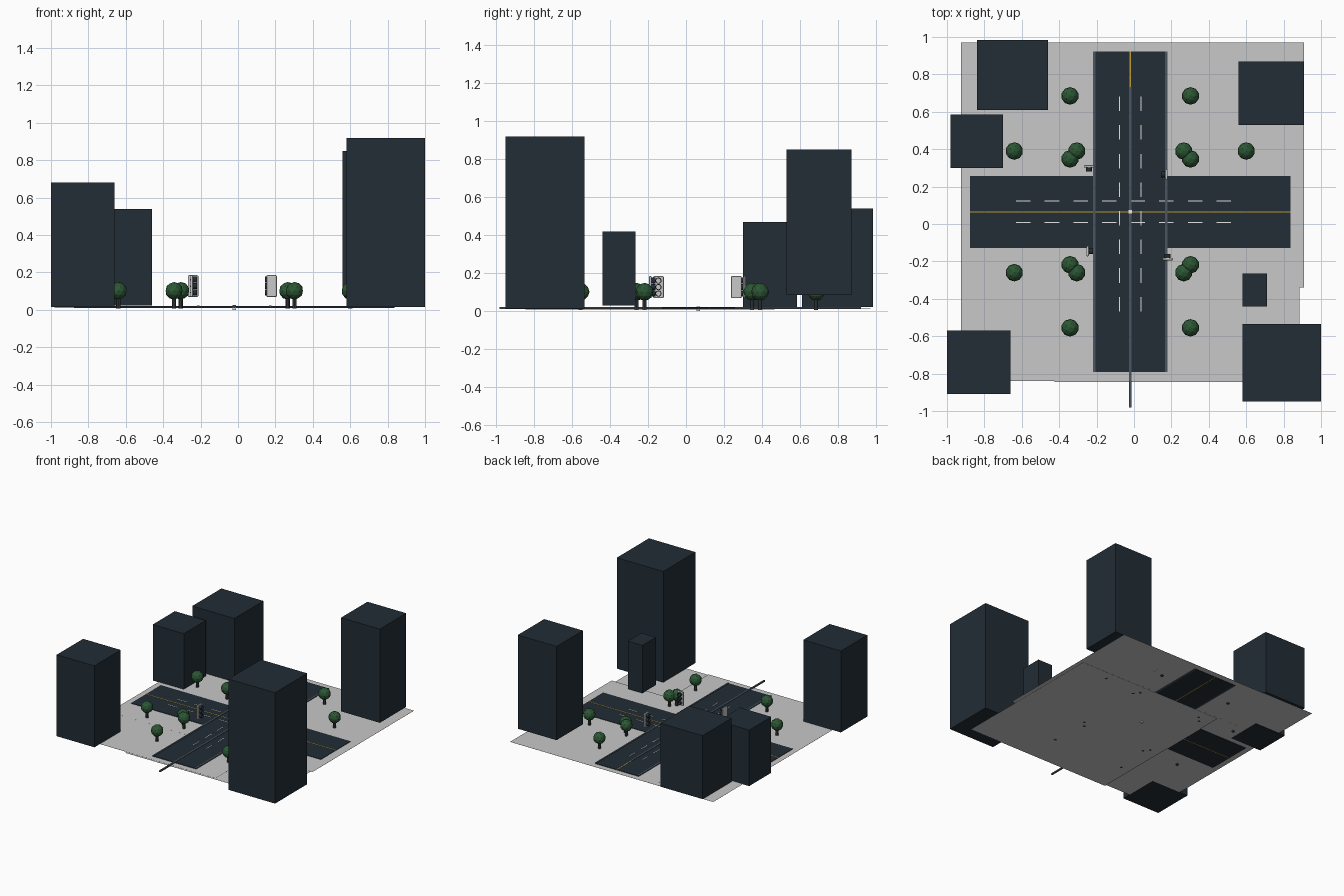
import bpy
import math
from mathutils import Matrix

if "Cube" in bpy.data.objects:
    bpy.data.objects.remove(bpy.data.objects["Cube"], do_unlink=True)

CX, CY = -0.02, 0.065      # crossing centre


def material(name, rgb):
    m = bpy.data.materials.new(name)
    m.use_nodes = True
    m.diffuse_color = (*rgb, 1)
    m.node_tree.nodes["Principled BSDF"].inputs["Base Color"].default_value = (*rgb, 1)
    return m


SLATE = material("dark slate", (0.016, 0.026, 0.036))
PAVING = material("pale paving", (0.58, 0.58, 0.58))
KERB = material("kerb grey", (0.07, 0.09, 0.115))
YELLOW = material("line yellow", (0.55, 0.34, 0.03))
WHITE = material("line white", (0.8, 0.8, 0.8))
LEAF = material("leaf green", (0.025, 0.095, 0.035))
BARK = material("trunk grey", (0.045, 0.05, 0.055))


def finish(name, mat):
    ob = bpy.context.object
    ob.name = name
    ob.data.materials.append(mat)
    return ob


def box(name, mat, x, y, z):
    """Box from (low, high) ranges on each axis."""
    mid = [(a + b) / 2 for a, b in (x, y, z)]
    bpy.ops.mesh.primitive_cube_add(size=1, location=mid)
    ob = finish(name, mat)
    ob.data.transform(Matrix.Diagonal((x[1] - x[0], y[1] - y[0], z[1] - z[0], 1)))
    return ob


def around(c, half):
    return (c - half, c + half)


# Pavement: four overlapping square sheets, one a little lower
SIDE = 1.31
for label, x, y, z in (("back_left", -0.40, -0.34, 0.016), ("back_right", -0.925, -0.34, 0.0158),
                       ("front_right", -0.925, -0.84, 0.0156), ("front_left", -0.425, -0.845, 0.008)):
    box("pavement_" + label, PAVING, (x, x + SIDE), (y, y + SIDE), (z - 0.0004, z))

# Roads and yellow centre lines
HALF_ROAD, REACH = 0.192, 0.857
box("road_across", SLATE, around(CX, REACH), around(CY, HALF_ROAD), (0.012, 0.0195))
box("road_along", SLATE, around(CX, HALF_ROAD), around(CY, REACH), (0.0122, 0.0199))
box("centre_line_across", YELLOW, around(CX, REACH), around(CY, 0.003), (0.011, 0.0208))
box("centre_line_along", YELLOW, around(CX, 0.003), around(CY, REACH), (0.0112, 0.0206))

# White lane dashes
for side in (-1, 1):
    for i in range(8):
        d = (i - 3.5) * 0.153
        off = side * 0.058
        box("lane_dash_across", WHITE, around(CX - 0.036 + d, 0.039), around(CY + off, 0.0025), (0.019, 0.0212))
        box("lane_dash_along", WHITE, around(CX + off, 0.0025), around(CY + 0.042 + d, 0.039), (0.019, 0.0212))

# Kerb strips, with one lying along the middle
for x, y in ((CX - HALF_ROAD, CY), (CX + HALF_ROAD, CY), (CX, -0.125)):
    box("kerb_strip", KERB, around(x, 0.006), around(y, REACH), (0.012, 0.023))
box("centre_marker", WHITE, around(CX, 0.01), around(CY, 0.01), (0, 0.025))

# Tower blocks
for label, x, y, z in (("back_right", (-0.84, -0.46), (0.61, 0.985), (0.022, 0.54)),
                       ("side_right", (-0.98, -0.70), (0.30, 0.585), (0.013, 0.47)),
                       ("front_right", (-1.0, -0.66), (-0.91, -0.57), (0.0152, 0.68)),
                       ("front_left", (0.58, 1.0), (-0.95, -0.535), (0.015, 0.92)),
                       ("back_left", (0.56, 0.91), (0.53, 0.87), (0.085, 0.85)),
                       ("small_left", (0.58, 0.71), (-0.44, -0.265), (0.03, 0.42))):
    box("tower_" + label, SLATE, x, y, z)

# Trees, mirrored about the crossing
for sx in (-1, 1):
    for sy in (-1, 1):
        for dx, dy in ((0.322, 0.62), (0.322, 0.283), (0.286, 0.325), (0.62, 0.325)):
            if sx > 0 > sy and dx > 0.5:
                continue        # a tower stands on this spot
            x, y = CX + sx * dx, CY + sy * dy
            bpy.ops.mesh.primitive_cylinder_add(vertices=8, radius=0.011, depth=0.065,
                                                location=(x, y, 0.0395))
            finish("tree_trunk", BARK)
            bpy.ops.mesh.primitive_ico_sphere_add(subdivisions=2, radius=0.047, location=(x, y, 0.102))
            finish("tree_crown", LEAF)


# Traffic signals: rounded pale case with three dark hooded lamps
def signal(x, y, turn):
    place = Matrix.Translation((x, y, 0)) @ Matrix.Rotation(turn, 4, "Z")
    case = box("signal_case", PAVING, around(0, 0.028), around(0.008, 0.007), around(0.127, 0.058))
    bev = case.modifiers.new("round_corners", "BEVEL")
    bev.width = 0.006
    bev.segments = 2
    case.matrix_world = place @ case.matrix_world
    for z in (0.093, 0.127, 0.161):
        bpy.ops.mesh.primitive_cylinder_add(vertices=16, radius=0.016, depth=0.022,
                                            end_fill_type="NOTHING")
        hood = finish("signal_hood", SLATE)
        wall = hood.modifiers.new("wall", "SOLIDIFY")
        wall.thickness = 0.004
        hood.matrix_world = place @ Matrix.Translation((0, -0.009, z)) @ Matrix.Rotation(math.pi / 2, 4, "X")


signal(-0.24, 0.30, 0)
signal(-0.24, -0.145, math.pi / 2)
signal(0.18, -0.18, math.pi)
signal(0.165, 0.265, -math.pi / 2)
